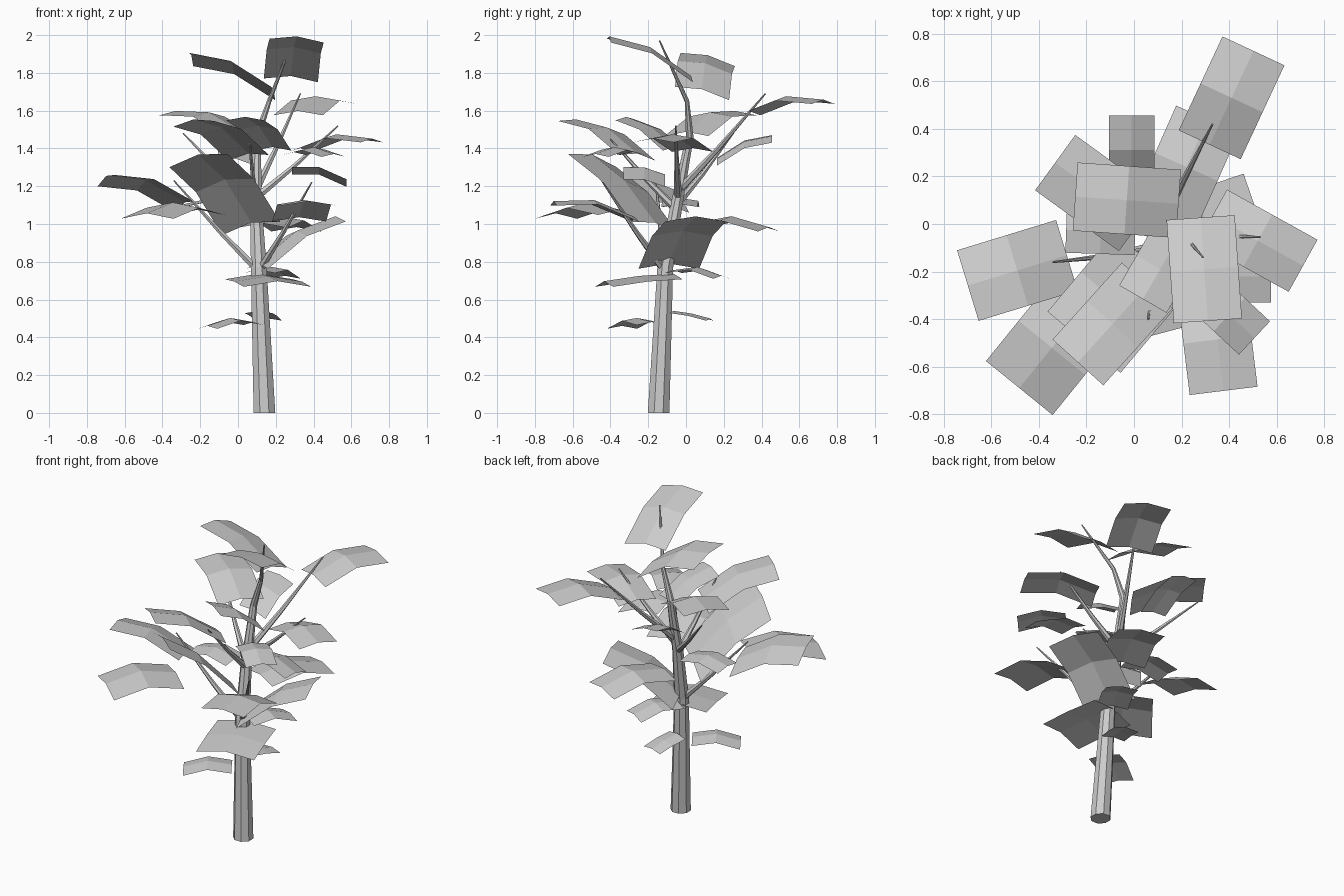
import bpy, math
from mathutils import Vector

if "Cube" in bpy.data.objects:
    bpy.data.objects.remove(bpy.data.objects["Cube"])


def make(name, verts, faces):
    me = bpy.data.meshes.new(name)
    me.from_pydata([tuple(v) for v in verts], [], faces)
    me.update()
    ob = bpy.data.objects.new(name, me)
    bpy.context.collection.objects.link(ob)
    return ob


def tube(name, pts, radii, n):
    """Tapered flat-sided tube along a path."""
    verts, faces = [], []
    for i, p in enumerate(pts):
        t = (pts[min(i + 1, len(pts) - 1)] - pts[max(i - 1, 0)]).normalized()
        if p.z == 0:
            t = Vector((0, 0, 1))      # flat cut at the ground
        u = Vector((0, 1, 0)).cross(t).normalized()
        w = t.cross(u)
        for k in range(n):
            a = 2 * math.pi * (k + 0.5) / n
            verts.append(p + radii[i] * (math.cos(a) * u + math.sin(a) * w))
    for i in range(len(pts) - 1):
        for k in range(n):
            a, b = i * n + k, i * n + (k + 1) % n
            faces.append((a, b, b + n, a + n))
    faces.append(tuple(reversed(range(n))))
    faces.append(tuple(range((len(pts) - 1) * n, len(pts) * n)))
    return make(name, verts, faces)


def leaf(length, x, y, z, heading, rise, tilt=0.0, width=None, arch=0.11):
    """Two by two card: arched along its heading, creased down the middle."""
    width = width or length * 0.66
    a = math.radians(heading)
    d = Vector((math.cos(a), math.sin(a), 0))
    s = Vector((-d.y, d.x, 0))
    verts = []
    for j in (-1, 0, 1):
        for k in (-1, 0, 1):
            h = j * rise / 2 - abs(j) * arch * length
            h += k * tilt / 2 + (0.5 - abs(k)) * 0.08 * width
            verts.append(Vector((x, y, z + h)) + d * (j * length / 2) + s * (k * width / 2))
    faces = [(q, q + 3, q + 4, q + 1) for q in (0, 1, 3, 4)]
    return make("leaf", verts, faces)


# Trunk, leaning and curving into the top twig
trunk = [Vector(p) for p in ((.14, -.145, 0), (.11, -.11, .77), (.095, -.05, 1.1),
                             (.10, .02, 1.46), (.165, .005, 1.65), (.29, -.14, 1.97))]
tube("trunk", trunk, [.062, .045, .034, .022, .013, .004], 8)


def on_trunk(z):
    for a, b in zip(trunk, trunk[1:]):
        if a.z <= z <= b.z:
            return a.lerp(b, (z - a.z) / (b.z - a.z))


# Branches: height on the trunk, then tip; each sags slightly
for z, *tip in ((1.18, .33, .42, 1.69), (1.14, .53, -.055, 1.52), (.75, .39, -.44, 1.22),
                (.75, -.34, -.16, 1.23), (1.08, .06, -.4, 1.45), (1.1, -.29, .25, 1.48)):
    start, end = on_trunk(z), Vector(tip)
    middle = start.lerp(end, .45) + Vector((0, 0, -.01))
    tube("branch", [start, middle, end], [.022, .014, .004], 6)

# Large leaves: centre, heading, rise from base to tip, optional tilt and width
for lf in ((.295, -.19, 1.925, -86, .21, -.02), (-.03, .1, 1.84, 176, .18, .07),
           (.41, .53, 1.665, 65, .06), (.52, -.07, 1.465, -29, .05, 0, .25),
           (.35, -.485, 1.115, -83, .085), (-.345, -.52, 1.1, 231, -.02, 0, .36),
           (-.49, -.195, 1.22, 197, .14, .06, .31), (-.07, -.33, 1.22, 230, .36, .07, .4),
           (-.155, .13, 1.58, 144, .11), (-.09, -.42, 1.5, 228, .18, .03),
           (.31, -.02, .95, 19, .25, 0, .34), (.22, .24, 1.03, 66, -.02)):
    leaf(.435, *lf)
leaf(.38, .16, -.25, .71, -75, -.04, 0, .37, .02)

# Small leaves
for lf in ((.43, -.22, 1.29, 0, -.065, -.04, .22), (-.01, .31, 1.43, 90, .12, .04),
           (.18, .06, .765, 62, -.03), (-.04, -.26, .495, 213, -.02),
           (-.14, -.03, 1.13, 178, 0), (.4, -.38, 1.4, -43, -.01),
           (.11, -.19, 1.51, 240, .16, 0, .23)):
    leaf(.29, *lf)
leaf(.2, .135, .03, .52, 75, -.04, 0, .15, .03)
